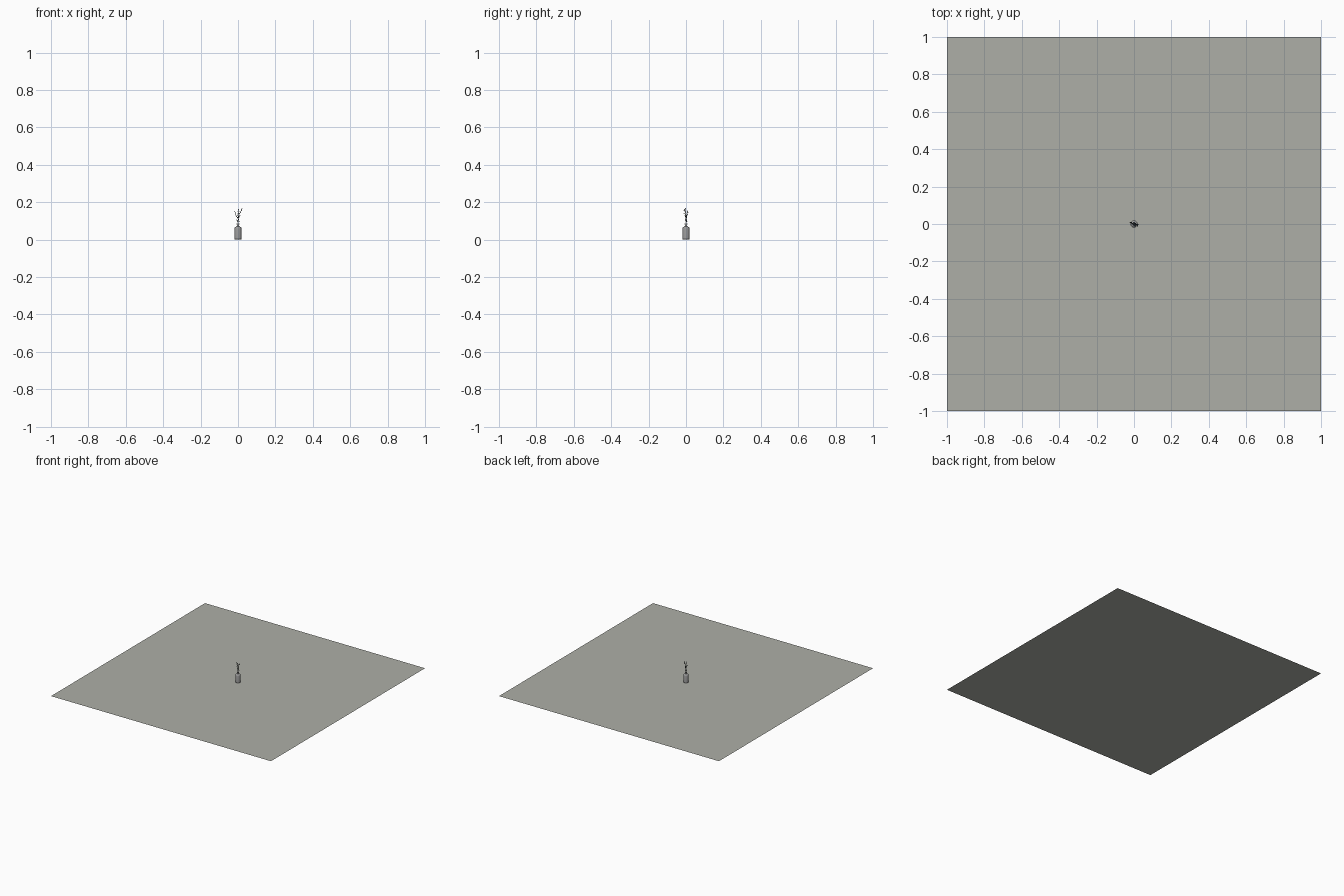
import bpy, bmesh, math, random
from mathutils import Vector, Matrix

if "Cube" in bpy.data.objects:
    bpy.data.objects.remove(bpy.data.objects["Cube"])

random.seed(4)


def material(name, rgb):
    m = bpy.data.materials.new(name)
    m.diffuse_color = (*rgb, 1)
    m.use_nodes = True
    m.node_tree.nodes["Principled BSDF"].inputs["Base Color"].default_value = m.diffuse_color
    return m


floor_mat = material("warm grey floor", (0.42, 0.43, 0.39))
glass_mat = material("grey glass", (0.33, 0.33, 0.33))
stem_mat = material("dark stem", (0.06, 0.055, 0.045))
leaf_mat = material("dark grey green leaf", (0.07, 0.085, 0.085))


def finish(bm, name, mat, smooth=False):
    me = bpy.data.meshes.new(name)
    bm.to_mesh(me)
    bm.free()
    me.materials.append(mat)
    ob = bpy.data.objects.new(name, me)
    bpy.context.collection.objects.link(ob)
    if smooth:
        bpy.ops.object.select_all(action='DESELECT')
        ob.select_set(True)
        bpy.context.view_layer.objects.active = ob
        bpy.ops.object.shade_smooth_by_angle(angle=math.radians(40))
    return ob


# Floor sheet
bm = bmesh.new()
bmesh.ops.create_grid(bm, x_segments=1, y_segments=1, size=1)
finish(bm, "floor", floor_mat)

# Bottle vase: lathed profile, outside then back down the inside
profile = [(0, 0.001), (0.017, 0.001), (0.019, 0.003), (0.019, 0.058),
           (0.0175, 0.064), (0.013, 0.068), (0.008, 0.070), (0.0065, 0.073),
           (0.0065, 0.081), (0.0078, 0.082), (0.0078, 0.085), (0.0055, 0.085),
           (0.0055, 0.071), (0.015, 0.064), (0.017, 0.056), (0.017, 0.004), (0, 0.004)]
bm = bmesh.new()
vs = [bm.verts.new((r, 0, z)) for r, z in profile]
es = [bm.edges.new(p) for p in zip(vs, vs[1:])]
bmesh.ops.spin(bm, geom=vs + es, cent=(0, 0, 0), axis=(0, 0, 1),
               angle=2 * math.pi, steps=32)
bmesh.ops.remove_doubles(bm, verts=bm.verts, dist=0.00005)
bmesh.ops.recalc_face_normals(bm, faces=bm.faces)
finish(bm, "bottle_vase", glass_mat, True)

# Stems: curved paths given as point lists
paths = [
    [(0.003, 0, 0.006), (0, 0, 0.085), (0.004, -0.002, 0.125), (0.018, -0.005, 0.160)],
    [(-0.003, 0, 0.006), (0, 0, 0.085), (-0.003, 0.003, 0.115), (-0.018, 0.007, 0.150)],
    [(0, 0.003, 0.006), (0, 0, 0.085), (0.002, 0.003, 0.110), (0.001, -0.006, 0.157)],
]


def along(path, t):
    s = min(int(t * 3), 2)
    a, b = Vector(path[s]), Vector(path[s + 1])
    return a.lerp(b, t * 3 - s), (b - a).normalized()


cu = bpy.data.curves.new("stems", 'CURVE')
cu.dimensions = '3D'
cu.bevel_depth = 0.0008
cu.bevel_resolution = 1
cu.resolution_u = 4
cu.materials.append(stem_mat)
for p in paths:
    sp = cu.splines.new('POLY')
    sp.points.add(len(p) - 1)
    for pt, co in zip(sp.points, p):
        pt.co = (*co, 1)
bpy.context.collection.objects.link(bpy.data.objects.new("stems", cu))


# Leaves: folded ovals, spiralling up each stem
def add_leaf(bm, pos, direction, length):
    rot = direction.to_track_quat('Y', 'Z').to_matrix().to_4x4()
    mat = Matrix.Translation(pos) @ rot @ Matrix.Scale(length, 4)
    mid = [bm.verts.new(mat @ Vector((0, y, -0.05 - 0.1 * y * y))) for y in (0, .35, .7, 1)]
    for s in (-1, 1):
        a = bm.verts.new(mat @ Vector((s * .30, .35, .05)))
        b = bm.verts.new(mat @ Vector((s * .27, .7, .0)))
        for f in ([mid[0], mid[1], a], [mid[1], mid[2], b, a], [mid[2], mid[3], b]):
            bm.faces.new(f if s > 0 else f[::-1])


bm = bmesh.new()
for k, p in enumerate(paths):
    n = 12
    for i in range(n):
        t = 0.42 + 0.57 * i / (n - 1)
        pos, axis = along(p, t)
        ang = i * 2.4 + k * 2.1
        out = Vector((math.cos(ang), 0.85 * math.sin(ang), 0.35 + random.uniform(-.2, .4)))
        d = (out.normalized() + axis * (0.2 + 0.9 * (i == n - 1) * 2)).normalized()
        add_leaf(bm, pos, d, random.uniform(0.009, 0.0125))
finish(bm, "leaves", leaf_mat)
